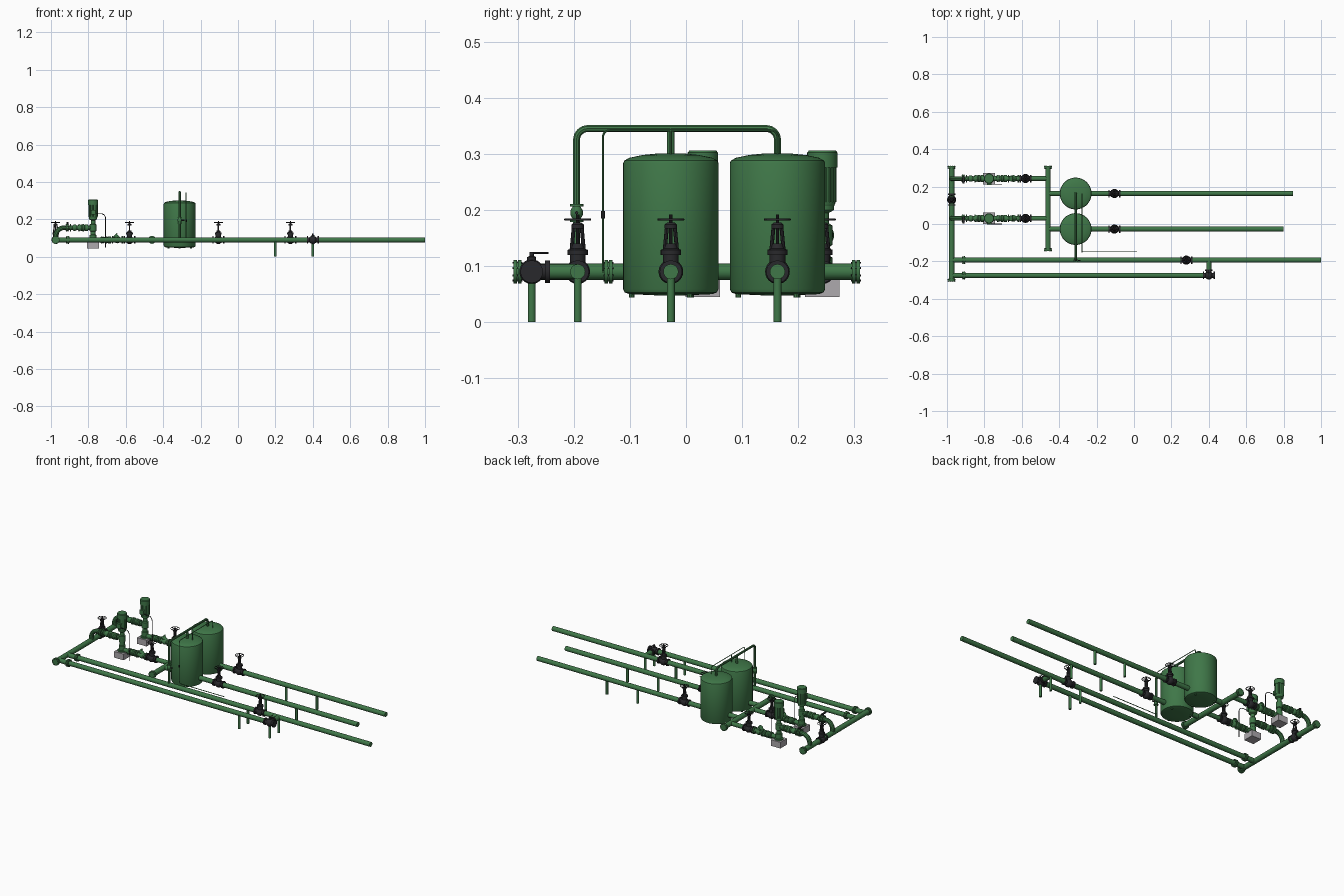
import bpy, bmesh, math
from mathutils import Vector

cube = bpy.data.objects.get("Cube")
if cube:
    bpy.data.objects.remove(cube, do_unlink=True)


def material(name, rgb):
    m = bpy.data.materials.new(name)
    m.use_nodes = True
    m.diffuse_color = (*rgb, 1)
    m.node_tree.nodes["Principled BSDF"].inputs["Base Color"].default_value = (*rgb, 1)
    return m


GREEN = material("pipe green", (0.05, 0.185, 0.065))
BLACK = material("cast iron black", (0.022, 0.022, 0.025))
GREY = material("concrete grey", (0.42, 0.40, 0.42))
X, Y, Z = Vector((1, 0, 0)), Vector((0, 1, 0)), Vector((0, 0, 1))
PIPE_R, PIPE_Z = 0.0135, 0.09


def finish(name, mesh, mat):
    mesh.materials.clear()
    mesh.materials.append(mat)
    for p in mesh.polygons:
        p.use_smooth = True
    mesh.set_sharp_from_angle(angle=math.radians(35))
    ob = bpy.data.objects.new(name, mesh)
    bpy.context.scene.collection.objects.link(ob)
    return ob


def lathe(name, profile, origin, axis, mat, segs=24):
    """Turn (radius, distance) pairs about an axis through origin."""
    bm = bmesh.new()
    turn = Z.rotation_difference(axis)
    rings = []
    for r, t in profile:
        ring = []
        for i in range(segs):
            a = math.tau * i / segs
            p = Vector((r * math.cos(a), r * math.sin(a), t))
            ring.append(bm.verts.new(Vector(origin) + turn @ p))
        rings.append(ring)
    for a, b in zip(rings, rings[1:]):
        for i in range(segs):
            j = (i + 1) % segs
            bm.faces.new((a[i], a[j], b[j], b[i]))
    bm.faces.new(rings[0][::-1])
    bm.faces.new(rings[-1])
    bmesh.ops.recalc_face_normals(bm, faces=bm.faces)
    mesh = bpy.data.meshes.new(name)
    bm.to_mesh(mesh)
    bm.free()
    return finish(name, mesh, mat)


def rod(name, a, b, r, mat=GREEN, segs=20):
    a, b = Vector(a), Vector(b)
    return lathe(name, [(r, 0), (r, (b - a).length)], a, (b - a).normalized(), mat, segs)


def box(name, centre, size, mat):
    bm = bmesh.new()
    bmesh.ops.create_cube(bm, size=1)
    bmesh.ops.scale(bm, vec=size, verts=bm.verts)
    bmesh.ops.translate(bm, vec=centre, verts=bm.verts)
    mesh = bpy.data.meshes.new(name)
    bm.to_mesh(mesh)
    bm.free()
    return finish(name, mesh, mat)


def bent_pipe(name, points, r, bend, mat=GREEN):
    """Round pipe through the points with rounded corners."""
    pts = [Vector(p) for p in points]
    path = [pts[0]]
    for a, b, c in zip(pts, pts[1:], pts[2:]):
        s, e = b + (a - b).normalized() * bend, b + (c - b).normalized() * bend
        for i in range(9):
            t = math.pi / 2 * i / 8
            path.append(b + (s - b) * (1 - math.sin(t)) + (e - b) * (1 - math.cos(t)))
    path.append(pts[-1])
    curve = bpy.data.curves.new(name, "CURVE")
    curve.dimensions = "3D"
    curve.bevel_depth, curve.bevel_resolution, curve.use_fill_caps = r, 3, True
    spline = curve.splines.new("POLY")
    spline.points.add(len(path) - 1)
    for sp, p in zip(spline.points, path):
        sp.co = (*p, 1)
    tmp = bpy.data.objects.new("pipe_path", curve)
    mesh = bpy.data.meshes.new_from_object(tmp)
    bpy.data.objects.remove(tmp)
    return finish(name, mesh, mat)


def flange(name, centre, axis, mat=GREEN, r=0.021):
    """Pair of discs with a narrow gap, ringed by bolts."""
    c = Vector(centre)
    lathe(name, [(r, -.007), (r, -.001), (r * .85, -.001), (r * .85, .001),
                 (r, .001), (r, .007)], c, axis, mat)
    side = Y if axis == X else X
    up = axis.cross(side)
    for i in range(8):
        a = math.tau * (i + .5) / 8
        p = c + (side * math.cos(a) + up * math.sin(a)) * r * .82
        rod(name + "_bolt", p - axis * .009, p + axis * .009, .0018, BLACK, 6)


def valve_body(name, c, axis, mat, r=0.022, half=0.032):
    """Round body between two end flanges."""
    ball = [(r * math.cos(t), r * math.sin(t)) for t in [math.radians(d) for d in range(-50, 51, 10)]]
    lathe(name, [(.02, -half), (.02, -half + .007), (.0135, -half + .007)] + ball +
          [(.0135, half - .007), (.02, half - .007), (.02, half)], c, axis, mat)


def gate_valve(c, axis):
    c = Vector(c)
    valve_body("gate_valve_body", c, axis, BLACK)
    lathe("valve_bonnet", [(.014, 0), (.014, .03), (.018, .03), (.018, .039), (.012, .041), (.009, .05)],
          c, Z, BLACK)
    side = Y if axis == X else X
    for s in (-1, 1):
        rod("valve_yoke", c + side * s * .011 + Z * .038, c + side * s * .007 + Z * .08, .0035, BLACK, 8)
    lathe("valve_yoke_top", [(.011, .077), (.011, .084), (.006, .088)], c, Z, BLACK, 16)
    rod("valve_stem", c + Z * .04, c + Z * .102, .003, BLACK, 10)
    bpy.ops.mesh.primitive_torus_add(location=c + Z * .093, major_radius=.0225, minor_radius=.0018,
                                     major_segments=28, minor_segments=8)
    ring = bpy.context.object
    ring.name = "valve_handwheel"
    ring.data.materials.append(BLACK)
    bpy.ops.object.shade_smooth()
    for i in range(3):
        d = Vector((math.cos(i * math.pi / 3), math.sin(i * math.pi / 3), 0)) * .0225
        rod("handwheel_spoke", c + Z * .093 - d, c + Z * .093 + d, .0014, BLACK, 6)


# Long horizontal pipes: y, start x, end x
FRONT, SECOND, TANK_YS = -.275, -.193, (-.027, .163)
for y, x0, x1 in ((FRONT, -.975, .375), (SECOND, -.975, 1), (TANK_YS[0], -.46, .8), (TANK_YS[1], -.46, .85)):
    rod("long_pipe", (x0, y, PIPE_Z), (x1, y, PIPE_Z), PIPE_R)
    for x in (.2, .4):
        rod("pipe_support", (x, y, 0), (x, y, PIPE_Z), .007)

# Headers with flanged ends
for x, y0 in ((-.975, -.30), (-.46, -.138)):
    rod("header_pipe", (x, y0, PIPE_Z), (x, .303, PIPE_Z), PIPE_R + .001)
    for y in (y0, .303):
        flange("header_end_flange", (x, y, PIPE_Z), Y)
for y in (FRONT, SECOND):
    flange("long_pipe_flange", (-.91, y, PIPE_Z), X)

# Gate valves
gate_valve((-.975, .13, PIPE_Z), Y)
gate_valve((.28, SECOND, PIPE_Z), X)
for y in TANK_YS:
    gate_valve((-.105, y, PIPE_Z), X)

# Three-way control valve and its branch
c = Vector((.4, FRONT, PIPE_Z))
valve_body("control_valve_body", c, X, BLACK)
lathe("control_valve_outlet", [(.014, 0), (.014, .024), (.02, .024), (.02, .033)], c, Y, BLACK)
lathe("control_valve_neck", [(.008, 0), (.008, .026), (.004, .028), (.004, .035)], c, Z, BLACK, 12)
rod("control_valve_lever", c + Z * .033, c + Z * .033 + Y * .03, .0018, BLACK, 8)
rod("branch_pipe", c, (.4, SECOND, PIPE_Z), PIPE_R)

# Storage tanks with vent and sampling lines
TX, SX, TOP = -.312, -.278, .345
for y in TANK_YS:
    lathe("storage_tank", [(.03, .048), (.074, .05), (.082, .053), (.085, .059), (.085, .283), (.083, .288),
                           (.074, .293), (.05, .298), (.025, .3005), (.004, .301)], (TX, y, 0), Z, GREEN, 48)
    for i in range(3):
        a = math.tau * i / 3 + .5
        x, fy = TX + .07 * math.cos(a), y + .07 * math.sin(a)
        rod("tank_foot", (x, fy, .044), (x, fy, .056), .005, GREEN, 10)
bent_pipe("vent_pipe", [(TX, TANK_YS[1], .29), (TX, TANK_YS[1], TOP), (TX, -.195, TOP), (TX, -.195, PIPE_Z)],
          .0065, .02)
rod("vent_branch", (TX, TANK_YS[0], .29), (TX, TANK_YS[0], TOP), .0065)
lathe("vent_valve", [(.012, -.016), (.012, -.011), (.007, -.011), (.011, -.004), (.011, .004), (.007, .011),
                     (.012, .011), (.012, .016)], (TX, -.195, .195), Z, GREEN)
rod("vent_valve_lever", (TX, -.195, .195), (TX + .025, -.195, .195), .003, BLACK, 8)
bent_pipe("sampling_pipe", [(SX, TANK_YS[1], .29), (SX, TANK_YS[1], TOP - .003), (SX, -.148, TOP - .003),
                            (SX, -.148, PIPE_Z), (.015, -.148, PIPE_Z)], .002, .012)
rod("sampling_branch", (SX, TANK_YS[0], .29), (SX, TANK_YS[0], TOP - .003), .002, GREEN, 8)
rod("sampling_tap", (SX, -.148, .185), (SX, -.148, .198), .004, BLACK, 10)

# Pump sets
PX, HIGH = -.775, .155
for y in (.03, .243):
    box("pump_plinth", (PX, y, .063), (.062, .062, .036), GREY)
    lathe("pump_body", [(.024, .08), (.024, .088), (.018, .09), (.018, .115), (.014, .118), (.014, .135),
                        (.018, .138), (.018, .172), (.012, .176), (.012, .195), (.021, .2), (.021, .207)],
          (PX, y, 0), Z, GREEN)
    lathe("pump_motor", [(.021, .207), (.023, .212), (.023, .276), (.027, .276), (.027, .302), (.024, .306)],
          (PX, y, 0), Z, GREEN)
    for i in range(20):
        a = math.tau * i / 20
        d = Vector((math.cos(a), math.sin(a), 0)) * .0235
        rod("motor_fin", Vector((PX, y, .214)) + d, Vector((PX, y, .277)) + d, .0018, GREEN, 6)
    box("motor_terminal_box", (PX, y - .026, .238), (.024, .016, .026), GREEN)
    bent_pipe("motor_cable", [(PX, y - .03, .23), (-.708, y - .03, .23), (-.708, y - .03, .05)], .002, .025, BLACK)

    # Discharge side rises from the left header
    bent_pipe("discharge_pipe", [(-.975, y, PIPE_Z), (-.975, y, HIGH), (PX, y, HIGH)], .0125, .045)
    flange("discharge_flange", (-.912, y, HIGH), X)
    valve_body("check_valve", (-.873, y, HIGH), X, GREEN, .017, .026)
    lathe("discharge_flex_joint", [(.013, -.012), (.019, -.004), (.019, .004), (.013, .012)],
          (-.828, y, HIGH), X, GREEN)
    for x in (-.843, -.81):
        flange("pump_flange", (x, y, HIGH), X, r=.018)
    rod("isolating_valve_neck", (-.912, y, HIGH), (-.912, y, .184), .005, BLACK, 10)
    box("isolating_valve_lever", (-.912, y - .008, .184), (.012, .036, .004), BLACK)

    # Suction side comes from the right header
    rod("suction_pipe", (PX, y, PIPE_Z), (-.46, y, PIPE_Z), PIPE_R - .001)
    gate_valve((-.58, y, PIPE_Z), X)
    valve_body("strainer_body", (-.645, y, PIPE_Z), X, GREEN, .018, .03)
    leg = Vector((-.7, 0, .7)).normalized()
    lathe("strainer_leg", [(.011, 0), (.011, .032), (.015, .032), (.015, .038)],
          (-.632, y, PIPE_Z), leg, GREEN, 16)
    lathe("suction_flex_joint", [(.013, -.012), (.019, -.004), (.019, .004), (.013, .012)],
          (-.705, y, PIPE_Z), X, GREEN)
    for x in (-.725, -.687):
        flange("suction_flange", (x, y, PIPE_Z), X, r=.018)
